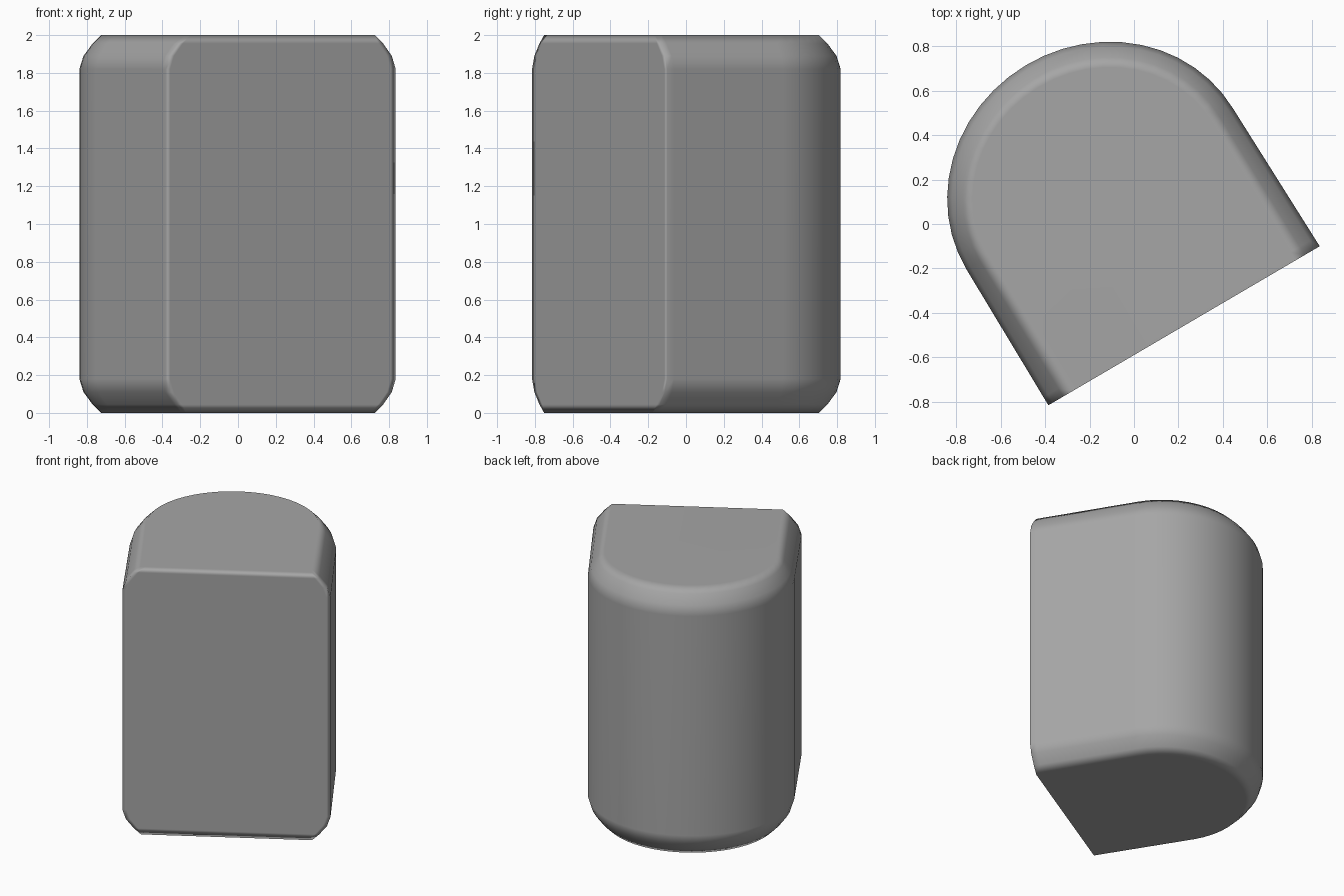
import bpy, bmesh, math
from mathutils import Vector

if "Cube" in bpy.data.objects:
    bpy.data.objects.remove(bpy.data.objects["Cube"])

TURN = math.radians(31)
CENTRE = Vector((-0.153, 0.156))
U = Vector((math.cos(TURN), math.sin(TURN)))
V = Vector((-U.y, U.x))
LEFT, RIGHT = Vector((-0.385, -0.815)), Vector((0.835, -0.10))
ALONG = (RIGHT - LEFT).normalized()


def outline(inset):
    """D-shaped section: flat front stays in its plane, the rest is inset."""
    right = RIGHT - ALONG * inset * 1.1
    left = LEFT + ALONG * inset * 1.1
    arc = []
    for i in range(25):
        a = math.pi * i / 24
        arc.append(CENTRE + U * (0.70 - inset) * math.cos(a)
                   + V * (0.65 - inset) * math.sin(a))
    # support points beside both corners keep the soft edges narrow
    return ([right - ALONG * 0.03, right, right.lerp(arc[0], 0.06)] + arc
            + [left.lerp(arc[-1], 0.06), left, left + ALONG * 0.03])


# height and inset of each section, mirrored for the top
rim = [(0.0, 0.115), (0.045, 0.07), (0.11, 0.022), (0.18, 0.0)]
levels = rim + [(2 - z, d) for z, d in reversed(rim)]

# rounded D-shaped body
bm = bmesh.new()
rings = [[bm.verts.new((p.x, p.y, z)) for p in outline(d)] for z, d in levels]
n = len(rings[0])
for low, high in zip(rings, rings[1:]):
    for i in range(n):
        j = (i + 1) % n
        bm.faces.new((low[i], low[j], high[j], high[i]))
bm.faces.new(list(reversed(rings[0])))
bm.faces.new(rings[-1])
bmesh.ops.recalc_face_normals(bm, faces=bm.faces)
for face in bm.faces:
    face.smooth = True
mesh = bpy.data.meshes.new("rounded_block")
bm.to_mesh(mesh)
bm.free()
block = bpy.data.objects.new("rounded_block", mesh)
bpy.context.collection.objects.link(block)

# flat caps and front with soft edges between them
block.modifiers.new("soft_edges", 'WEIGHTED_NORMAL').weight = 60

# dark grey surface
grey = bpy.data.materials.new("dark_grey")
grey.diffuse_color = (0.38, 0.38, 0.38, 1)
grey.use_nodes = True
grey.node_tree.nodes["Principled BSDF"].inputs["Base Color"].default_value = grey.diffuse_color
mesh.materials.append(grey)
